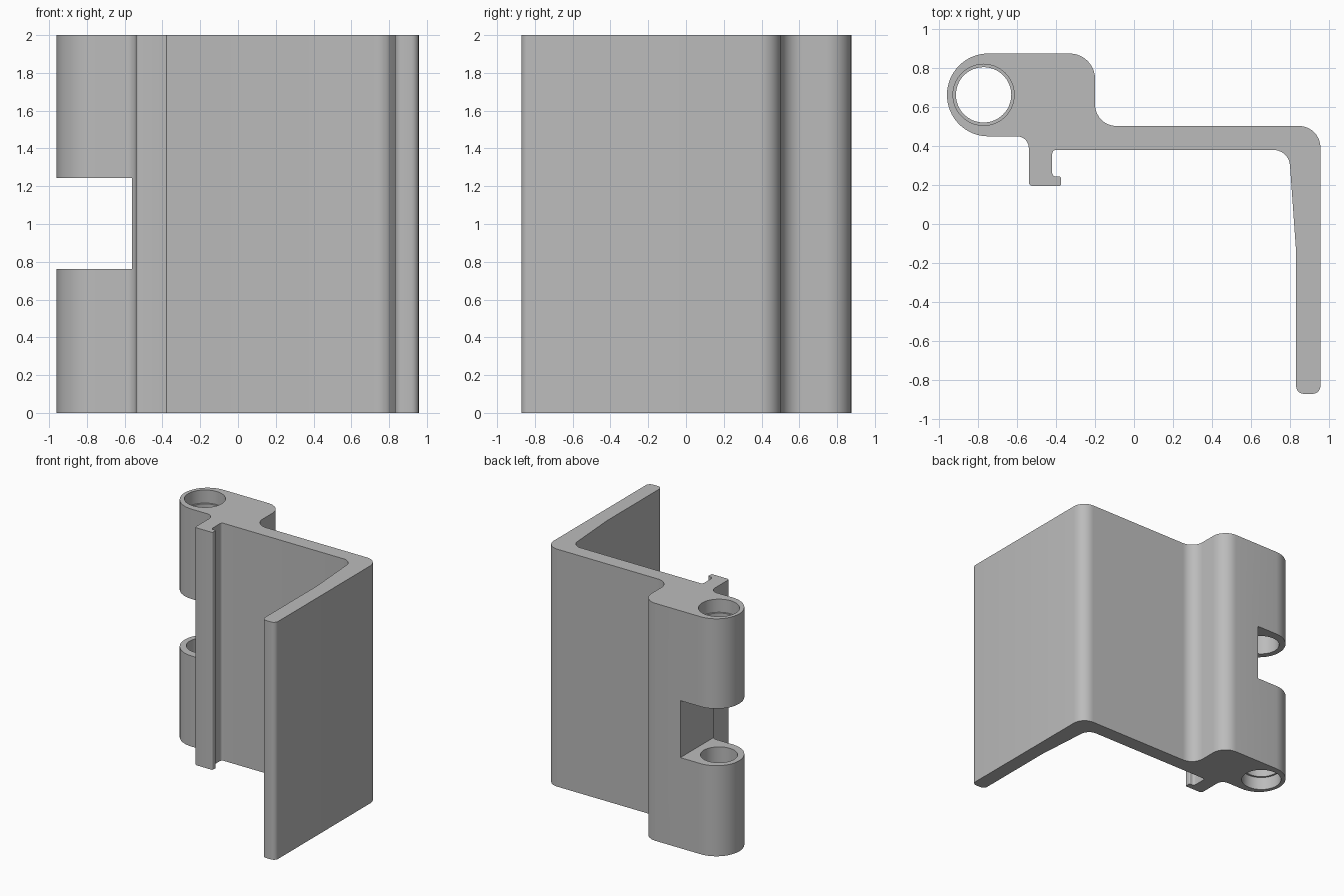
import bpy, bmesh, math
from mathutils import Vector

cube = bpy.data.objects.get("Cube")
if cube:
    bpy.data.objects.remove(cube, do_unlink=True)

HEIGHT = 2.0
BORE = (-0.772, 0.663)

grey = bpy.data.materials.new("plain grey")
grey.use_nodes = True
grey.diffuse_color = (0.5, 0.5, 0.5, 1)
grey.node_tree.nodes["Principled BSDF"].inputs["Base Color"].default_value = (0.5, 0.5, 0.5, 1)


def rounded(corners):
    """Outline through (x, y, radius) corners, each filleted with an arc."""
    out = []
    for i, (x, y, r) in enumerate(corners):
        p = Vector((x, y))
        a = (Vector(corners[i - 1][:2]) - p).normalized()
        b = (Vector(corners[(i + 1) % len(corners)][:2]) - p).normalized()
        if r == 0:
            out.append(p)
            continue
        half = math.acos(a.dot(b)) / 2
        centre = p + (a + b).normalized() * (r / math.sin(half))
        start = p + a * (r / math.tan(half)) - centre
        sweep = math.pi - 2 * half
        if a.x * b.y - a.y * b.x > 0:
            sweep = -sweep
        steps = 16 if r > 0.2 else 10 if r > 0.05 else 5
        for k in range(steps + 1):
            t = sweep * k / steps
            c, s = math.cos(t), math.sin(t)
            out.append(centre + Vector((start.x * c - start.y * s,
                                        start.x * s + start.y * c)))
    return out


def extrude(name, outline, z0, z1):
    """Closed prism over a counter-clockwise outline."""
    bm = bmesh.new()
    low = [bm.verts.new((p[0], p[1], z0)) for p in outline]
    high = [bm.verts.new((p[0], p[1], z1)) for p in outline]
    bm.faces.new(low[::-1])
    bm.faces.new(high)
    for i in range(len(low)):
        bm.faces.new((low[i - 1], low[i], high[i], high[i - 1]))
    mesh = bpy.data.meshes.new(name)
    bm.to_mesh(mesh)
    bm.free()
    obj = bpy.data.objects.new(name, mesh)
    mesh.materials.append(grey)
    bpy.context.collection.objects.link(obj)
    return obj


def circle(radius, n=64):
    return [(BORE[0] + radius * math.cos(k * math.tau / n),
             BORE[1] + radius * math.sin(k * math.tau / n)) for k in range(n)]


# Bracket section: knuckle, clip hook, web and tapered flange
section = rounded([
    (-0.96, 0.875, 0.212), (-0.96, 0.45, 0.212),
    (-0.54, 0.45, 0.06), (-0.54, 0.195, 0.02),
    (-0.375, 0.195, 0.008), (-0.375, 0.243, 0.008),
    (-0.42, 0.243, 0.02), (-0.42, 0.38, 0.02),
    (0.795, 0.38, 0.085), (0.832, -0.14, 0),
    (0.832, -0.872, 0.04), (0.957, -0.872, 0.04),
    (0.957, 0.503, 0.11), (-0.2, 0.503, 0.11),
    (-0.2, 0.875, 0.13),
])
bracket = extrude("hinge_bracket", section, 0, HEIGHT)

# Cutters: knuckle gap, pin bore and a counterbore at each end
gap = [(-1.2, 0.3), (-0.56, 0.3), (-0.56, 1.1), (-1.2, 1.1)]
cutters = [
    extrude("gap_cutter", gap, 0.763, 1.243),
    extrude("bore_cutter", circle(0.142), -0.2, HEIGHT + 0.2),
    extrude("lower_counterbore_cutter", circle(0.157), -0.1, 0.11),
    extrude("upper_counterbore_cutter", circle(0.157), HEIGHT - 0.11, HEIGHT + 0.1),
]
bpy.ops.object.select_all(action='DESELECT')
bpy.context.view_layer.objects.active = bracket
bracket.select_set(True)
for cutter in cutters:
    cutter.hide_render = True
    mod = bracket.modifiers.new(cutter.name, 'BOOLEAN')
    mod.operation = 'DIFFERENCE'
    mod.solver = 'EXACT'
    mod.object = cutter
    bpy.ops.object.modifier_apply(modifier=mod.name)
    bpy.data.objects.remove(cutter, do_unlink=True)

bpy.ops.object.shade_smooth_by_angle(angle=math.radians(30))
